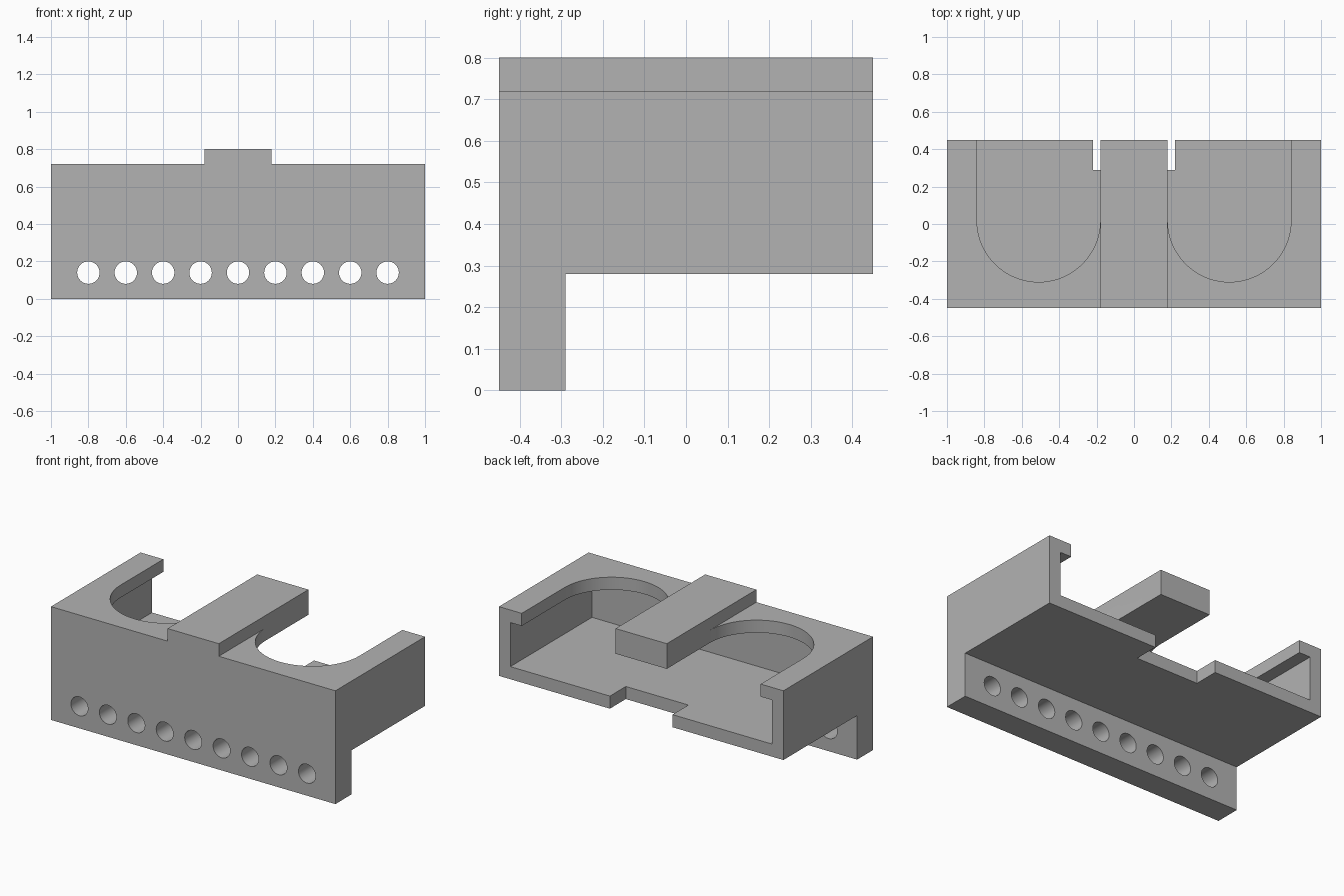
import bpy, bmesh, math
from mathutils import Vector

cube = bpy.data.objects.get("Cube")
if cube:
    bpy.data.objects.remove(cube, do_unlink=True)

grey = bpy.data.materials.new("plain_grey")
grey.use_nodes = True
grey.diffuse_color = (0.45, 0.45, 0.45, 1)
grey.node_tree.nodes["Principled BSDF"].inputs["Base Color"].default_value = (0.45, 0.45, 0.45, 1)


def prism(name, points, sweep):
    """Extrude a closed outline of 3D points along a vector."""
    bm = bmesh.new()
    face = bm.faces.new([bm.verts.new(p) for p in points])
    ext = bmesh.ops.extrude_face_region(bm, geom=[face])
    bmesh.ops.translate(bm, vec=Vector(sweep),
                        verts=[g for g in ext["geom"] if isinstance(g, bmesh.types.BMVert)])
    bmesh.ops.recalc_face_normals(bm, faces=bm.faces)
    mesh = bpy.data.meshes.new(name)
    bm.to_mesh(mesh)
    bm.free()
    mesh.materials.append(grey)
    obj = bpy.data.objects.new(name, mesh)
    bpy.context.scene.collection.objects.link(obj)
    return obj


def box(name, x, y, z):
    outline = [(x[0], y[0], z[0]), (x[1], y[0], z[0]), (x[1], y[1], z[0]), (x[0], y[1], z[0])]
    return prism(name, outline, (0, 0, z[1] - z[0]))


def combine(target, tool, operation):
    """Apply a boolean and remove the tool object."""
    mod = target.modifiers.new("shape", "BOOLEAN")
    mod.operation, mod.solver, mod.object = operation, "EXACT", tool
    bpy.context.view_layer.objects.active = target
    bpy.ops.object.modifier_apply(modifier=mod.name)
    bpy.data.objects.remove(tool, do_unlink=True)


FRONT, BACK, WALL = -0.45, 0.45, 0.08

# Housing: side profile with the front plate hanging below
profile = [(FRONT, 0), (-0.29, 0), (-0.29, 0.28), (BACK, 0.28), (BACK, 0.72), (FRONT, 0.72)]
housing = prism("housing", [(-1, y, z) for y, z in profile], (2, 0, 0))

# Raised centre bar
combine(housing, box("centre_bar", (-0.18, 0.18), (FRONT, BACK), (0.6, 0.8)), "UNION")

# Cavity open at the back
combine(housing, box("cavity", (-1 + WALL, 1 - WALL), (FRONT + WALL, 0.6), (0.36, 0.64)), "DIFFERENCE")

# Round-ended slots in the roof
for side in (-1, 1):
    cx, cy, r, n = side * 0.51, 0.02, 0.33, 40
    outline = [(cx + r, 0.6, 0.5), (cx - r, 0.6, 0.5)]
    for i in range(n + 1):
        a = math.pi * (1 + i / n)
        outline.append((cx + r * math.cos(a), cy + r * math.sin(a), 0.5))
    combine(housing, prism("roof_slot", outline, (0, 0, 0.5)), "DIFFERENCE")

# Notch in the back edge of the floor
combine(housing, box("floor_notch", (-0.22, 0.22), (0.29, 0.6), (0.2, 0.45)), "DIFFERENCE")

# Row of holes through the front plate
for k in range(-4, 5):
    ring = [(k * 0.2 + 0.06 * math.cos(a), -0.6, 0.14 + 0.06 * math.sin(a))
            for a in (math.tau * i / 32 for i in range(32))]
    combine(housing, prism("hole", ring, (0, 0.5, 0)), "DIFFERENCE")

# Smooth the curved walls, keep the corners sharp
bpy.ops.object.select_all(action="DESELECT")
housing.select_set(True)
bpy.context.view_layer.objects.active = housing
bpy.ops.object.shade_smooth_by_angle(angle=math.radians(30))
